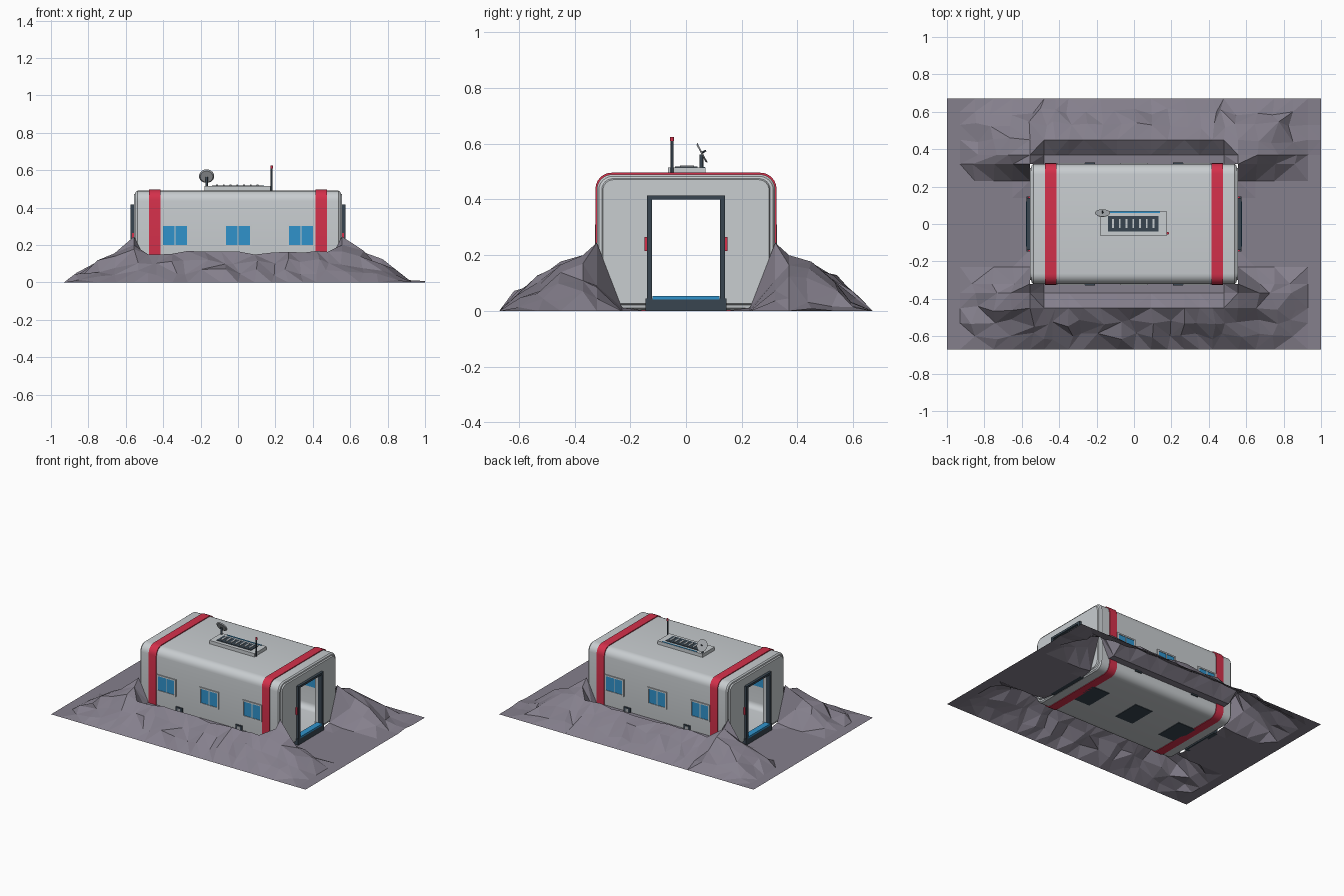
import bpy, bmesh, math, random
from mathutils import Matrix, Vector

random.seed(4)
if "Cube" in bpy.data.objects:
    bpy.data.objects.remove(bpy.data.objects["Cube"])


def material(name, rgb):
    m = bpy.data.materials.new(name)
    m.use_nodes = True
    m.diffuse_color = (*rgb, 1)
    m.node_tree.nodes["Principled BSDF"].inputs["Base Color"].default_value = (*rgb, 1)
    return m


WHITE = material("hull_white", (0.58, 0.61, 0.63))
RED = material("stripe_red", (0.66, 0.03, 0.07))
BLUE = material("glass_blue", (0.03, 0.29, 0.6))
DARK = material("dark_metal", (0.04, 0.06, 0.08))
GREY = material("dish_grey", (0.4, 0.42, 0.44))
ROCK = material("rock", (0.235, 0.215, 0.265))


def finish(name, bm, mat, smooth=False):
    bmesh.ops.recalc_face_normals(bm, faces=bm.faces)
    mesh = bpy.data.meshes.new(name)
    bm.to_mesh(mesh)
    bm.free()
    mesh.materials.append(mat)
    ob = bpy.data.objects.new(name, mesh)
    bpy.context.collection.objects.link(ob)
    if smooth:
        bpy.ops.object.select_all(action="DESELECT")
        ob.select_set(True)
        bpy.context.view_layer.objects.active = ob
        bpy.ops.object.shade_smooth_by_angle(angle=math.radians(35))
    return ob


def box(name, x, y, z, mat):
    """Box from (low, high) ranges on each axis."""
    bm = bmesh.new()
    spans = (x, y, z)
    centre = Vector([(a + b) / 2 for a, b in spans])
    size = [abs(b - a) for a, b in spans]
    bmesh.ops.create_cube(bm, size=1, matrix=Matrix.Translation(centre) @ Matrix.Diagonal((*size, 1)))
    return finish(name, bm, mat)


def cylinder(name, base, height, r1, r2, mat, tilt=0, sides=12):
    bm = bmesh.new()
    turn = Matrix.Translation(base) @ Matrix.Rotation(tilt, 4, "X")
    bmesh.ops.create_cone(bm, cap_ends=True, segments=sides, radius1=r1, radius2=r2, depth=height,
                          matrix=turn @ Matrix.Translation((0, 0, height / 2)))
    return finish(name, bm, mat, True)


def ring(bm, x, half, low, high, r, steps=6):
    """Rounded rectangle across the hull."""
    verts = []
    corners = ((half - r, high - r), (r - half, high - r), (r - half, low + r), (half - r, low + r))
    for i, (cy, cz) in enumerate(corners):
        for k in range(steps + 1):
            a = math.pi / 2 * (i + k / steps)
            verts.append(bm.verts.new((x, cy + r * math.cos(a), cz + r * math.sin(a))))
    return verts


def loft(name, sections, mat):
    """Closed tube through a loop of rounded rectangles."""
    bm = bmesh.new()
    rings = [ring(bm, *s) for s in sections]
    for a, b in zip(rings, rings[1:] + rings[:1]):
        for i in range(len(a)):
            j = (i + 1) % len(a)
            bm.faces.new((a[i], a[j], b[j], b[i]))
    return finish(name, bm, mat, True)


# Hollow hull with a doorway through each end
half_hull = [(0.538, 0.32, 0.004, 0.49, 0.055), (0.547, 0.313, 0.011, 0.483, 0.05),
             (0.549, 0.302, 0.022, 0.475, 0.04), (0.557, 0.298, 0.026, 0.471, 0.038),
             (0.557, 0.122, 0.04, 0.4, 0.002), (0.52, 0.122, 0.04, 0.4, 0.002),
             (0.52, 0.29, 0.04, 0.46, 0.04)]
loft("hull", half_hull + [(-s[0], *s[1:]) for s in reversed(half_hull)], WHITE)

# Red bands around the hull
for side in (-1, 1):
    loft("hull_band", [(side * x, h, lo, hi, r) for x, h, lo, hi, r in (
        (0.415, 0.325, 0.0, 0.496, 0.058), (0.475, 0.325, 0.0, 0.496, 0.058),
        (0.475, 0.318, 0.006, 0.488, 0.054), (0.415, 0.318, 0.006, 0.488, 0.054))], RED)

# Windows and small wall vents on both long sides
for s in (-1, 1):
    for cx in (-0.337, 0, 0.337):
        for dx in (-0.07, 0.07):
            box("window_frame_side", (cx + dx - 0.006, cx + dx + 0.006), (s * 0.315, s * 0.327), (0.19, 0.31), WHITE)
        for z in (0.19, 0.3):
            box("window_frame_rail", (cx - 0.076, cx + 0.076), (s * 0.315, s * 0.327), (z, z + 0.01), WHITE)
        box("window_pane", (cx - 0.068, cx + 0.068), (s * 0.285, s * 0.323), (0.198, 0.302), BLUE)
        box("window_mullion", (cx - 0.003, cx + 0.003), (s * 0.315, s * 0.325), (0.198, 0.302), WHITE)
    for cx in (-0.235, 0.235):
        box("wall_vent", (cx - 0.026, cx + 0.026), (s * 0.315, s * 0.328), (0.08, 0.122), DARK)
        box("wall_vent_cover", (cx - 0.01, cx + 0.01), (s * 0.32, s * 0.33), (0.09, 0.114), GREY)

# Door frames, thresholds and door lights
for s in (-1, 1):
    out = (s * 0.545, s * 0.575)
    for t in (-1, 1):
        box("door_post", out, (t * 0.122, t * 0.14), (0.0, 0.415), DARK)
        box("door_light", (s * 0.555, s * 0.567), (t * 0.138, t * 0.148), (0.215, 0.265), RED)
    box("door_lintel", out, (-0.122, 0.122), (0.4, 0.415), DARK)
    box("door_sill", out, (-0.146, 0.146), (0.0, 0.044), DARK)
    box("door_threshold", (s * 0.535, s * 0.577), (-0.12, 0.12), (0.041, 0.053), BLUE)

# Hatches under the floor
for cx in (-0.36, 0, 0.36):
    box("floor_hatch", (cx - 0.07, cx + 0.07), (-0.1, 0.1), (0.0, 0.006), DARK)

# Roof unit with slatted grille
box("roof_unit", (-0.18, 0.175), (-0.065, 0.07), (0.485, 0.514), WHITE)
box("roof_grille", (-0.14, 0.13), (-0.04, 0.042), (0.51, 0.518), DARK)
for i in range(7):
    cx = -0.112 + i * 0.036
    box("grille_slat", (cx - 0.005, cx + 0.005), (-0.022, 0.028), (0.515, 0.522), WHITE)
box("roof_light_strip", (-0.13, 0.14), (0.06, 0.068), (0.51, 0.517), BLUE)

# Antenna mast
cylinder("antenna_mast", (0.18, -0.05, 0.49), 0.122, 0.005, 0.005, DARK)
cylinder("antenna_tip", (0.18, -0.05, 0.61), 0.014, 0.007, 0.007, RED)

# Tilted dish on a post
cylinder("dish_post", (-0.168, 0.055, 0.49), 0.072, 0.007, 0.007, DARK)
cylinder("dish", (-0.168, 0.054, 0.565), 0.006, 0.034, 0.041, GREY, math.radians(-62), 20)
cylinder("dish_feed", (-0.168, 0.058, 0.568), 0.016, 0.004, 0.003, DARK, math.radians(-62), 8)

# Banked rock around the hull: one height per row, for three kinds of column
rows = [0, 0.14, 0.23, 0.32, 0.37, 0.45, 0.53, 0.6, 0.67]
beside = [0, 0, 0, 0.09, 0.09, 0.158, 0.115, 0.055, 0]
corner = [0, 0, 0.012, 0.245, 0.2, 0.168, 0.11, 0.055, 0]
beyond = [0, 0, 0, 0.13, 0.2, 0.17, 0.11, 0.05, 0]
columns = [0, 0.09, 0.18, 0.27, 0.35, 0.42, 0.48, 0.556, 0.65, 0.75, 0.85, 0.93, 1]
fall = dict(zip(columns[8:], (0.8, 0.6, 0.27, 0, 0)))


def mirrored(values):
    return [-v for v in reversed(values[1:])] + values


def height(x, y):
    a, r = abs(x), rows.index(abs(y))
    if a < 0.5:
        return beside[r]
    if a < 0.6:
        return corner[r]
    return beyond[r] * fall[a]


bm = bmesh.new()
xs, ys = mirrored(columns), mirrored(rows)
grid = []
for x in xs:
    line = []
    for y in ys:
        z, px, py = height(x, y), x, y
        if z > 0.02 and (abs(y) > 0.46 or abs(x) > 0.6):
            px += random.uniform(-0.025, 0.025)
            py += random.uniform(-0.02, 0.02) if abs(y) > 0.4 else 0
            z += random.uniform(-0.018, 0.018)
        elif abs(y) == 0.45:
            z += random.uniform(-0.01, 0.01)
        line.append(bm.verts.new((px, py, max(z, 0))))
    grid.append(line)
for i in range(len(xs) - 1):
    for j in range(len(ys) - 1):
        inside = max(abs(xs[i]), abs(xs[i + 1])) < 0.56 and max(abs(ys[j]), abs(ys[j + 1])) < 0.33
        if inside:
            continue
        a, b, c, d = grid[i][j], grid[i + 1][j], grid[i + 1][j + 1], grid[i][j + 1]
        if random.random() < 0.5:
            a, b, c, d = b, c, d, a
        bm.faces.new((a, b, c))
        bm.faces.new((a, c, d))
bmesh.ops.delete(bm, geom=[v for v in bm.verts if not v.link_faces], context="VERTS")
finish("rock_ground", bm, ROCK)
